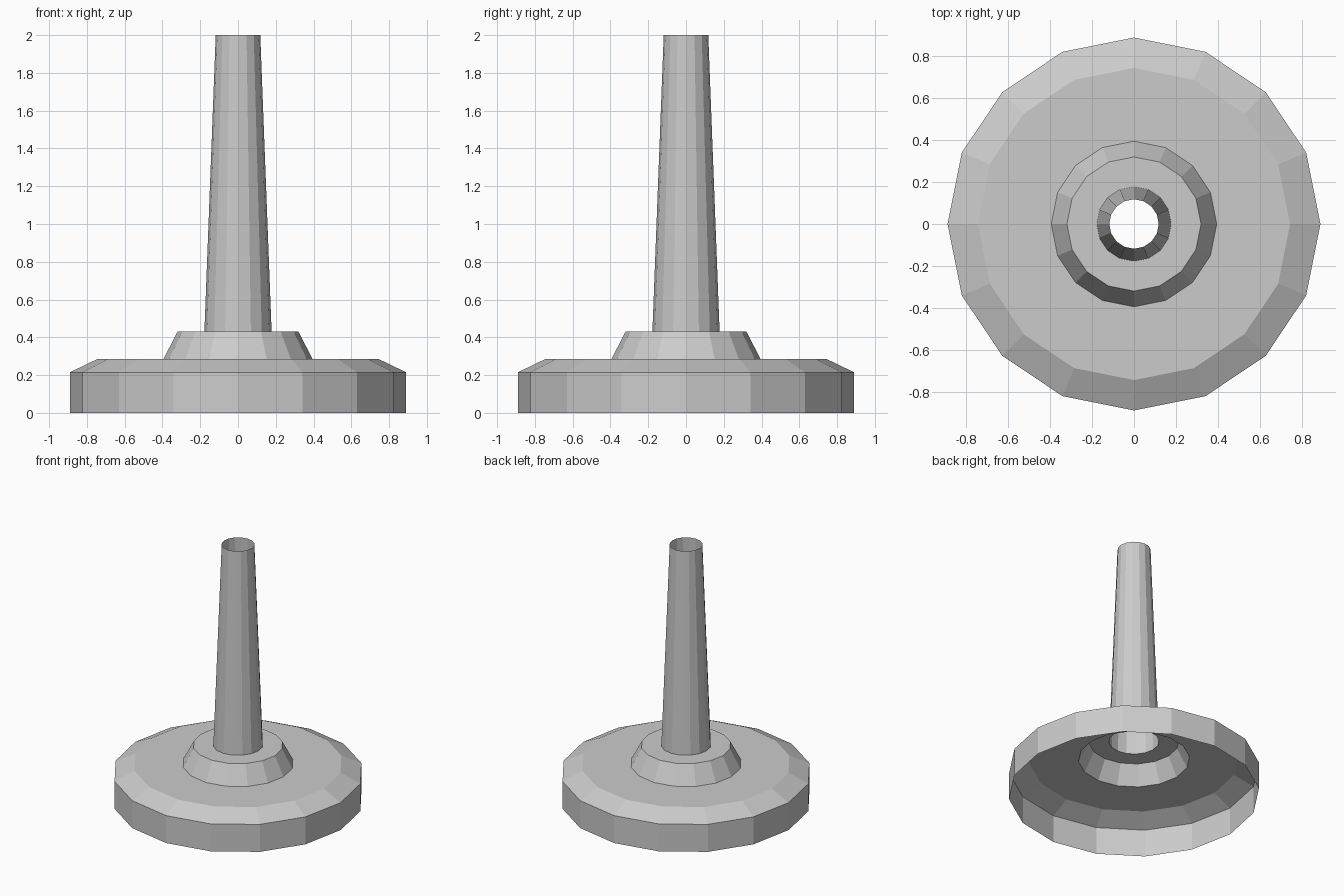
import bpy, bmesh, math

if "Cube" in bpy.data.objects:
    bpy.data.objects.remove(bpy.data.objects["Cube"])

SIDES = 16

grey = bpy.data.materials.new("plain grey")
grey.diffuse_color = (0.6, 0.6, 0.6, 1)
grey.use_nodes = True
grey.node_tree.nodes["Principled BSDF"].inputs["Base Color"].default_value = grey.diffuse_color


def lathe(name, profile):
    """Open flat-faced shell of revolution through (radius, z) points."""
    bm = bmesh.new()
    rings = [[bm.verts.new((r * math.cos(2 * math.pi * i / SIDES),
                            r * math.sin(2 * math.pi * i / SIDES), z))
              for i in range(SIDES)] for r, z in profile]
    for low, high in zip(rings, rings[1:]):
        for i in range(SIDES):
            j = (i + 1) % SIDES
            bm.faces.new((low[i], low[j], high[j], high[i]))
    mesh = bpy.data.meshes.new(name)
    bm.to_mesh(mesh)
    bm.free()
    mesh.materials.append(grey)
    obj = bpy.data.objects.new(name, mesh)
    bpy.context.collection.objects.link(obj)
    return obj


# Wide hollow base: wall, bevelled rim and flat deck
lathe("base", [(0.89, 0), (0.89, 0.215), (0.745, 0.285), (0.395, 0.285)])

# Stepped collar with a flat top around the tube
lathe("collar", [(0.395, 0.285), (0.32, 0.43), (0.178, 0.43)])

# Tapered tube, open at both ends
lathe("tube", [(0.178, 0.43), (0.118, 2.0)])
